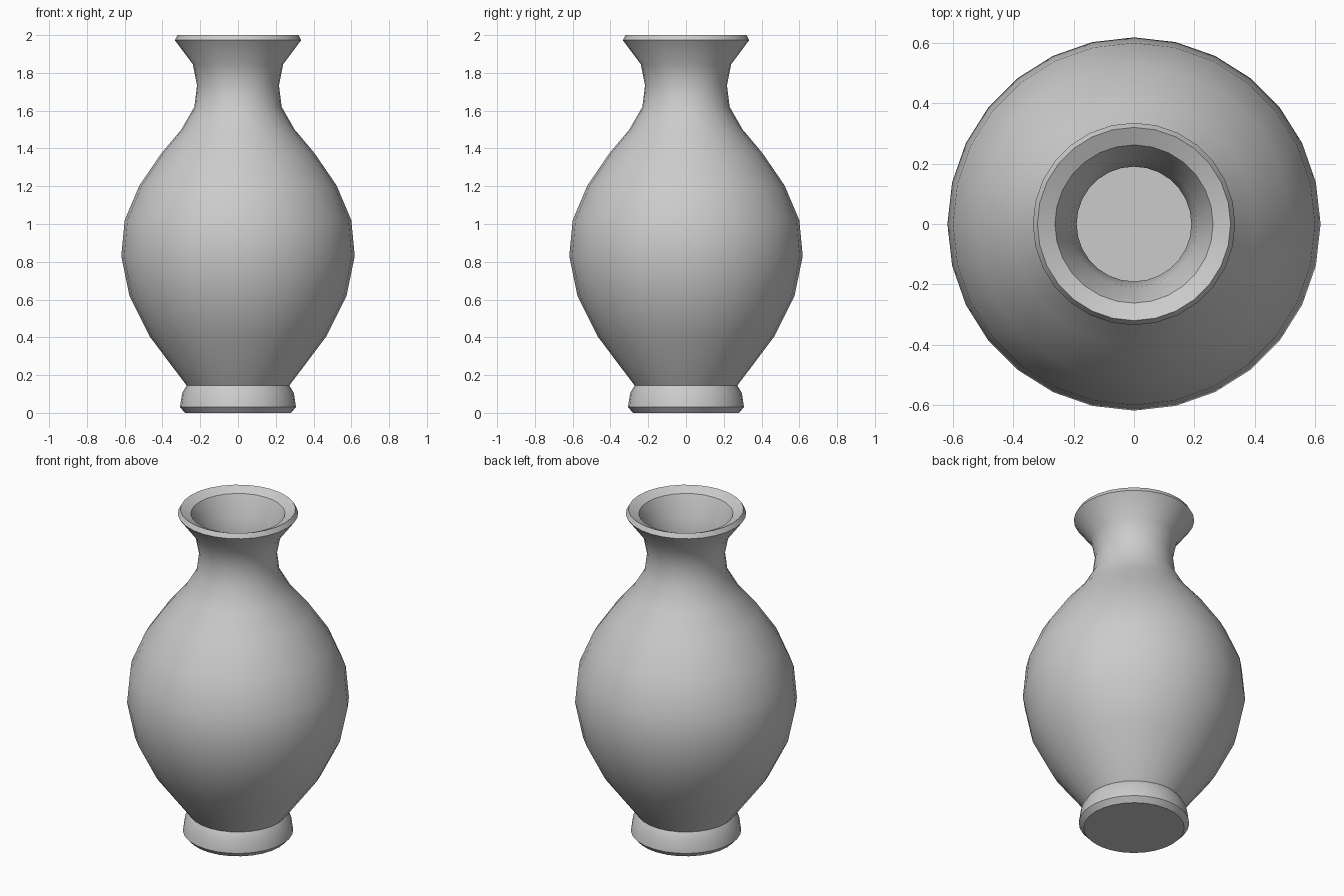
import bpy, bmesh, math

if "Cube" in bpy.data.objects:
    bpy.data.objects.remove(bpy.data.objects["Cube"], do_unlink=True)

SIDES = 28

# Glaze colour
grey = bpy.data.materials.new("grey_glaze")
grey.use_nodes = True
colour = (0.6, 0.6, 0.6, 1)
grey.diffuse_color = colour
grey.node_tree.nodes["Principled BSDF"].inputs["Base Color"].default_value = colour

# Outer profile (radius, height), from the base centre up to the rim
foot = [(0, 0), (0.28, 0), (0.307, 0.03), (0.296, 0.105), (0.272, 0.145)]
belly = [(0.468, 0.405), (0.574, 0.617), (0.618, 0.83), (0.6, 1.02),
         (0.522, 1.204), (0.405, 1.375), (0.3, 1.5)]
neck = [(0.231, 1.62), (0.217, 1.735), (0.239, 1.845), (0.335, 1.973), (0.32, 2.0)]

# Inner profile, from the lip down to the floor centre
WALL = 0.028
lip = [(0.262, 1.973), (0.209, 1.85), (0.19, 1.735)]
inside = [(r - WALL, z) for r, z in [neck[0]] + belly[::-1]]
floor = [(0.24, 0.145), (0.24, 0.04), (0, 0.04)]


def lathe(name, profile, material):
    """Turn a profile around the z axis into a closed solid."""
    bm = bmesh.new()
    verts = [bm.verts.new((r, 0, z)) for r, z in profile]
    edges = [bm.edges.new(pair) for pair in zip(verts, verts[1:])]
    bmesh.ops.spin(bm, geom=verts + edges, cent=(0, 0, 0), axis=(0, 0, 1),
                   angle=math.tau, steps=SIDES, use_duplicate=False)
    bmesh.ops.remove_doubles(bm, verts=bm.verts, dist=0.0005)
    bmesh.ops.recalc_face_normals(bm, faces=bm.faces)
    mesh = bpy.data.meshes.new(name)
    bm.to_mesh(mesh)
    bm.free()
    mesh.materials.append(material)
    obj = bpy.data.objects.new(name, mesh)
    bpy.context.collection.objects.link(obj)
    return obj


vase = lathe("vase", foot + belly + neck + lip + inside + floor, grey)

# Smooth shading with crisp foot and rim edges
bpy.ops.object.select_all(action='DESELECT')
vase.select_set(True)
bpy.context.view_layer.objects.active = vase
bpy.ops.object.shade_smooth_by_angle(angle=math.radians(30))
